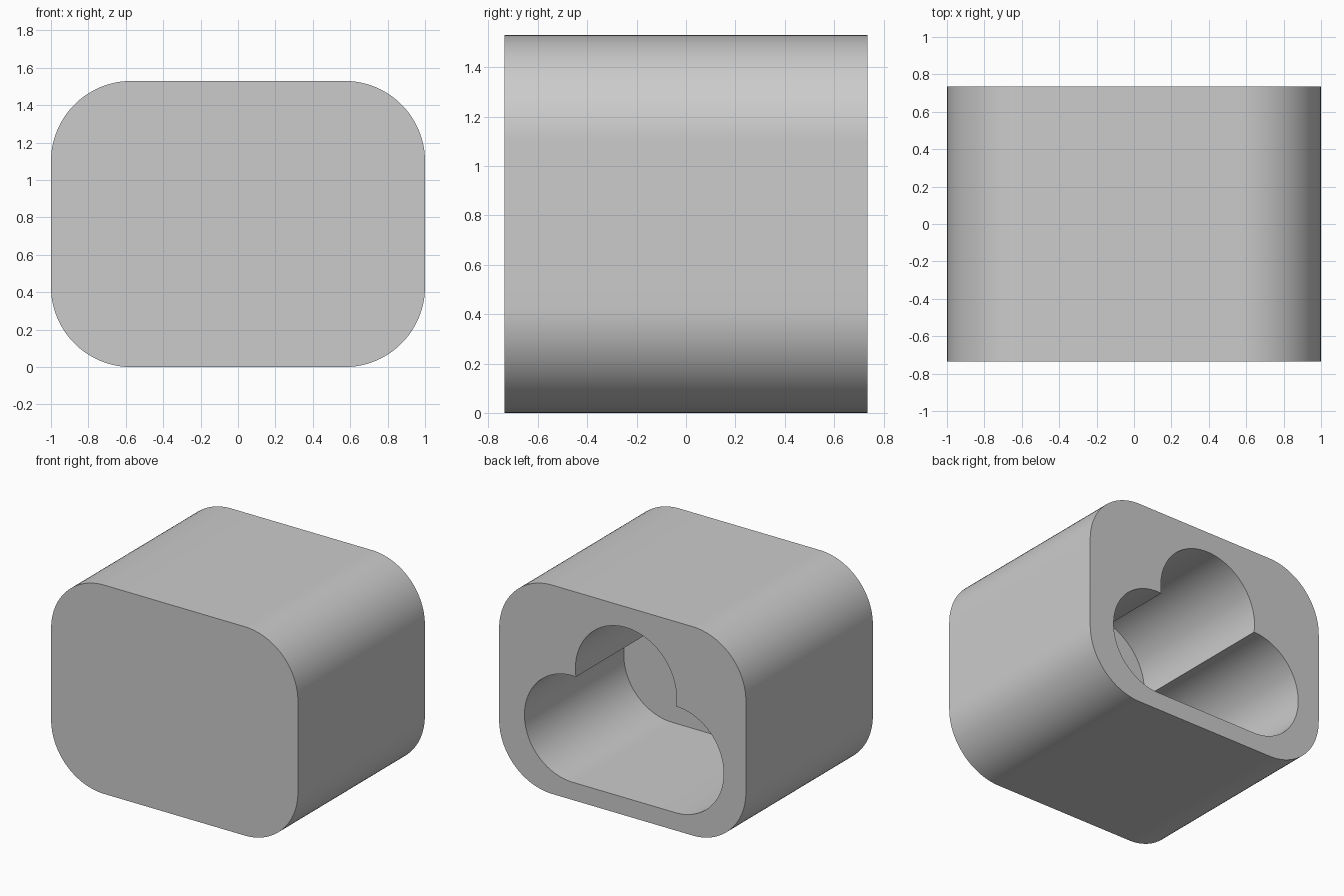
import bpy, bmesh
from math import cos, sin, atan2, pi
from mathutils import Vector
from mathutils.geometry import intersect_sphere_sphere_2d

HALF_DEPTH = 0.735
HEIGHT = 1.53
CORNER = 0.43
CAVITY_END = -0.415

if "Cube" in bpy.data.objects:
    bpy.data.objects.remove(bpy.data.objects["Cube"])


def arc(centre, radius, start, end, steps):
    """Points along an arc in the x-z plane."""
    angles = [start + (end - start) * i / steps for i in range(steps + 1)]
    return [(centre.x + radius * cos(a), centre.y + radius * sin(a)) for a in angles]


def angle_to(centre, point):
    return atan2(point.y - centre.y, point.x - centre.x)


def block_outline():
    x, low, high = 1 - CORNER, CORNER, HEIGHT - CORNER
    centres = [(x, low), (x, high), (-x, high), (-x, low)]
    points = []
    for i, c in enumerate(centres):
        start = (i - 1) * pi / 2
        points += arc(Vector(c), CORNER, start, start + pi / 2, 24)
    return points


def cavity_outline():
    """Two lower lobes with a flat floor, and one lobe above them."""
    left, right, top = Vector((0.405, 0.52)), Vector((-0.43, 0.52)), Vector((-0.028, 0.969))
    low_r, top_r = 0.39, 0.41
    meet_left = max(intersect_sphere_sphere_2d(left, low_r, top, top_r), key=lambda p: p.x)
    meet_right = min(intersect_sphere_sphere_2d(right, low_r, top, top_r), key=lambda p: p.x)
    points = arc(left, low_r, -pi / 2, angle_to(left, meet_left), 48)
    points += arc(top, top_r, angle_to(top, meet_left),
                  angle_to(top, meet_right) % (2 * pi), 48)[1:]
    points += arc(right, low_r, angle_to(right, meet_right), 1.5 * pi, 48)[1:]
    return points


def tube(bm, outline, y_open, y_closed):
    """Walls plus one end cap; returns the edges of the open end."""
    rim = [bm.verts.new((x, y_open, z)) for x, z in outline]
    end = [bm.verts.new((x, y_closed, z)) for x, z in outline]
    bm.faces.new(end)
    for i in range(len(rim)):
        bm.faces.new((rim[i - 1], rim[i], end[i], end[i - 1]))
    return [bm.edges.get((rim[i - 1], rim[i])) for i in range(len(rim))]


# Rounded block, closed at the front, with a blind cavity from the back
bm = bmesh.new()
rims = tube(bm, block_outline(), HALF_DEPTH, -HALF_DEPTH)
rims += tube(bm, cavity_outline(), HALF_DEPTH, CAVITY_END)
bmesh.ops.triangle_fill(bm, use_beauty=True, use_dissolve=False, edges=rims)
bmesh.ops.recalc_face_normals(bm, faces=bm.faces[:])
mesh = bpy.data.meshes.new("hollow_block")
bm.to_mesh(mesh)
bm.free()

block = bpy.data.objects.new("hollow_block", mesh)
bpy.context.collection.objects.link(block)

# Plain grey material
grey = bpy.data.materials.new("light_grey")
grey.use_nodes = True
colour = (0.6, 0.6, 0.6, 1)
grey.diffuse_color = colour
grey.node_tree.nodes["Principled BSDF"].inputs["Base Color"].default_value = colour
mesh.materials.append(grey)

bpy.ops.object.select_all(action="DESELECT")
block.select_set(True)
bpy.context.view_layer.objects.active = block
bpy.ops.object.shade_smooth_by_angle(angle=pi / 6)
